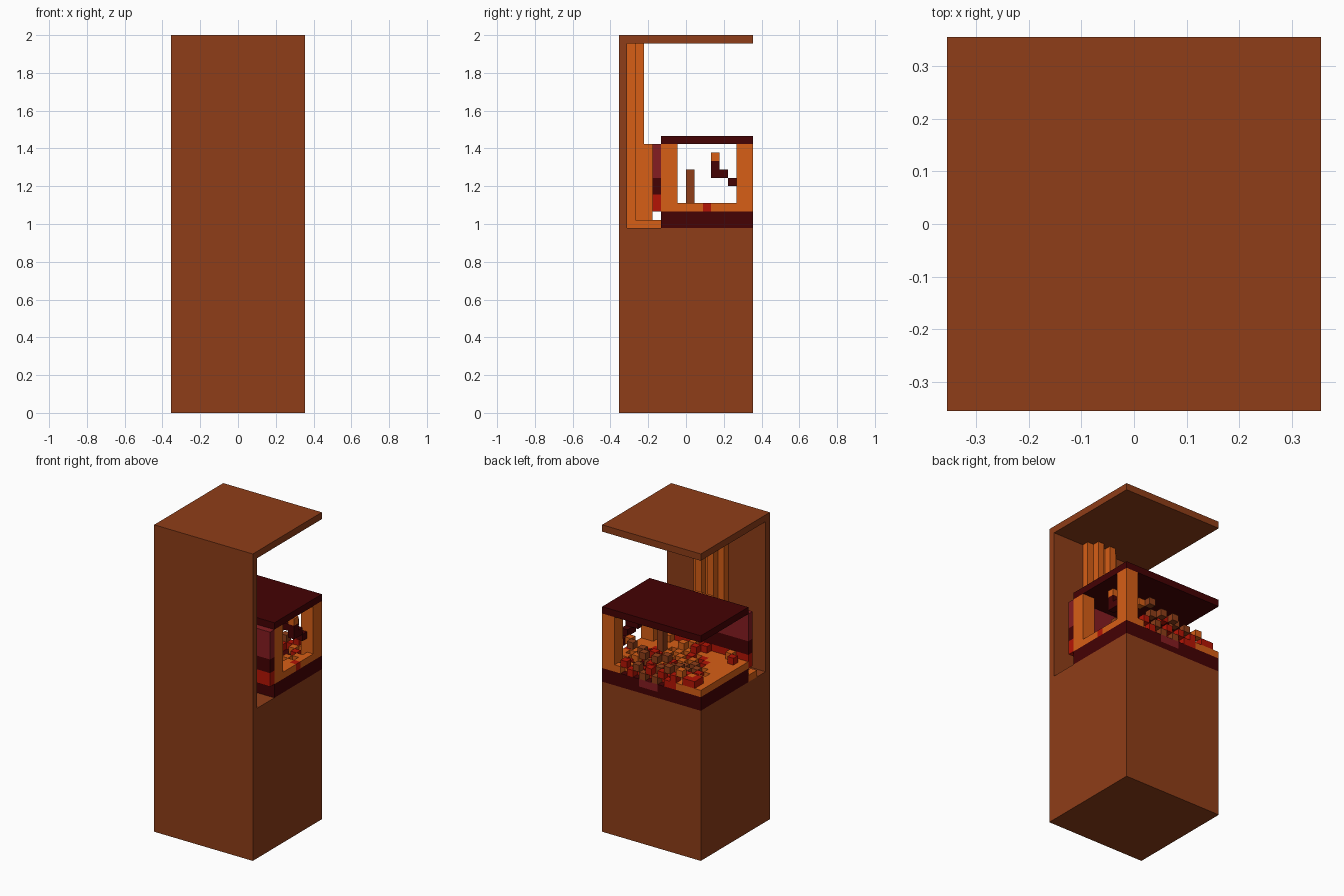
import bpy, bmesh, random
from mathutils import Vector

cube = bpy.data.objects.get("Cube")
if cube:
    bpy.data.objects.remove(cube, do_unlink=True)

random.seed(7)
U = 2 / 45          # one block unit; the model is 16 x 16 x 45 units


def material(name, rgb):
    m = bpy.data.materials.new(name)
    m.use_nodes = True
    m.diffuse_color = (*rgb, 1)
    bsdf = next(n for n in m.node_tree.nodes if n.type == 'BSDF_PRINCIPLED')
    bsdf.inputs["Base Color"].default_value = (*rgb, 1)
    return m


BROWN = material("brown", (0.272, 0.047, 0.009))
ORANGE = material("orange", (0.68, 0.113, 0.008))
DARK = material("dark_red", (0.058, 0.0005, 0.001))
MEDIUM = material("medium_red", (0.235, 0.012, 0.015))
RED = material("bright_red", (0.46, 0.007, 0.0015))


def place(p):
    return Vector(((p[0] - 8) * U, (p[1] - 8) * U, p[2] * U))


def finish(name, bm, mats):
    mesh = bpy.data.meshes.new(name)
    bm.to_mesh(mesh)
    bm.free()
    for m in mats:
        mesh.materials.append(m)
    obj = bpy.data.objects.new(name, mesh)
    bpy.context.scene.collection.objects.link(obj)
    return obj


def box(name, lo, hi, mat):
    """Block between two grid corners."""
    bm = bmesh.new()
    bmesh.ops.create_cube(bm, size=1)
    a, b = place(lo), place(hi)
    for v in bm.verts:
        v.co = (a + b) / 2 + v.co * (b - a)
    return finish(name, bm, [mat])


def blocks(name, cells):
    """Unit blocks from {cell: material}, keeping only exposed faces."""
    bm = bmesh.new()
    mats = list(dict.fromkeys(cells.values()))
    for cell, mat in cells.items():
        for axis in range(3):
            for side in (0, 1):
                n = list(cell)
                n[axis] += 1 if side else -1
                if tuple(n) in cells:
                    continue
                ring = [(0, 0), (1, 0), (1, 1), (0, 1)]
                corners = []
                for s, t in (ring if side else ring[::-1]):
                    p = list(cell)
                    p[axis] += side
                    p[(axis + 1) % 3] += s
                    p[(axis + 2) % 3] += t
                    corners.append(bm.verts.new(place(p)))
                bm.faces.new(corners).material_index = mats.index(mat)
    return finish(name, bm, mats)


# Outer case
box("base", (0, 0, 0), (16, 16, 22), BROWN)
box("front_wall", (0, 0, 22), (16, 1, 44), BROWN)
box("top_slab", (0, 0, 44), (16, 16, 45), BROWN)

# Tall fluted column behind the front wall
box("column_back", (6, 1, 22), (11, 2, 44), ORANGE)
for i in (7, 9):
    box("column_ridge", (i, 2, 22), (i + 1, 3, 44), ORANGE)
box("column_step", (7, 3, 22), (10, 4, 32), ORANGE)
box("column_foot", (5, 2, 22), (11, 5, 23), ORANGE)
box("loose_foot_block", (0, 3, 22), (1, 5, 23), ORANGE)

# Inner chamber
box("chamber_floor", (0, 5, 22), (16, 16, 24), DARK)
box("chamber_roof", (0, 5, 32), (16, 16, 33), DARK)
for name, low, high, mat in (("lower", 24, 26, RED), ("middle", 26, 28, DARK),
                             ("upper", 28, 32, MEDIUM)):
    box("panel_" + name, (0, 4, low), (16, 5, high), mat)
for j in (5, 14):
    box("post", (14, j, 24), (16, j + 2, 32), ORANGE)
box("floor_patch", (7, 15.9, 22.9), (10, 16.001, 24.001), MEDIUM)

# Broken orange floor layer around a crater of separate rubble blocks
rubble = {}
for i in range(16):
    for j in range(5, 16):
        if i > 13 and (j < 7 or j > 13):
            continue
        crater = ((i - 8) / 6.8) ** 2 + ((j - 14) / 8) ** 2 < 1
        if not crater or (i < 4 and j > 13):
            rubble[i, j, 24] = ORANGE
        elif (i + j) % 2 == 0 and random.random() < .85:
            if j < 9 or i < 4 or i > 11:
                choice = (ORANGE, ORANGE, RED)
            elif j < 12:
                choice = (BROWN, BROWN, ORANGE, RED)
            else:
                choice = (RED, RED, RED, BROWN)
            rubble[i, j, 24] = random.choice(choice)
rubble[15, 10, 24] = RED
rubble[4, 15, 24] = RED

# Scattered blocks on top, along the front and back rows
for i in range(1, 13):
    for j in (5, 6, 14, 15):
        if (i + j) % 2 and random.random() < .6:
            rubble[i, j, 25] = random.choice((RED, ORANGE) if j < 7 else (RED, RED, BROWN))
# Trail of flying blocks, falling towards the right
for i in range(1, 13):
    j = 14 + i % 2
    if i > 8:
        choice = (BROWN, BROWN, ORANGE)
    elif i > 3:
        choice = (BROWN, RED)
    else:
        choice = (RED, ORANGE)
    rubble[i, j, 25 + round(i / 4)] = random.choice(choice)
blocks("rubble", rubble)

# Standing splinter and hanging fragments
box("splinter", (11, 8, 25), (12, 9, 29), BROWN)
hanging = {(14, 11, 30): ORANGE}
for cell in ((14, 11, 29), (14, 11, 28), (14, 12, 28), (14, 13, 27), (13, 11, 29)):
    hanging[cell] = DARK
blocks("hanging_fragments", hanging)
